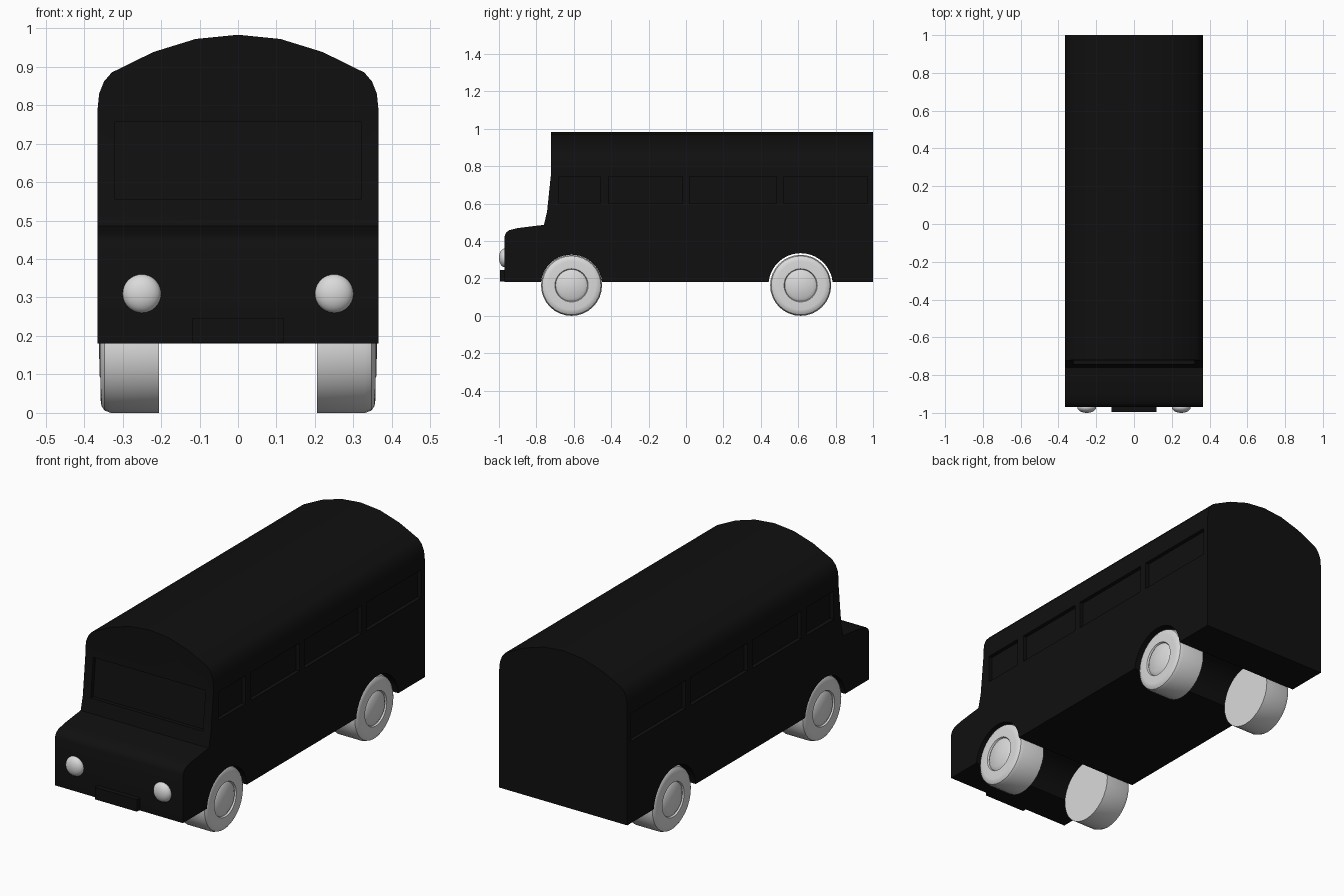
import bpy, bmesh
from math import sin, cos, pi, radians, asin
from mathutils import Matrix, Vector

cube = bpy.data.objects.get("Cube")
if cube:
    bpy.data.objects.remove(cube, do_unlink=True)


def material(name, value):
    m = bpy.data.materials.new(name)
    m.use_nodes = True
    colour = (value, value, value, 1)
    m.diffuse_color = colour
    m.node_tree.nodes["Principled BSDF"].inputs["Base Color"].default_value = colour
    return m


BLACK = material("black paint", 0.005)
GREY = material("light grey", 0.7)


def finish(bm, name, mat):
    bmesh.ops.recalc_face_normals(bm, faces=bm.faces)
    mesh = bpy.data.meshes.new(name)
    bm.to_mesh(mesh)
    bm.free()
    mesh.materials.append(mat)
    obj = bpy.data.objects.new(name, mesh)
    bpy.context.collection.objects.link(obj)
    return obj


def activate(obj):
    bpy.ops.object.select_all(action='DESELECT')
    obj.select_set(True)
    bpy.context.view_layer.objects.active = obj


def smooth(obj, angle=35):
    activate(obj)
    bpy.ops.object.shade_smooth_by_angle(angle=radians(angle))


def prism(name, points, start, travel, mat):
    """Extrude a closed outline; start(a, b) places each point in space."""
    bm = bmesh.new()
    face = bm.faces.new([bm.verts.new(start(a, b)) for a, b in points])
    new = bmesh.ops.extrude_face_region(bm, geom=[face])["geom"]
    bmesh.ops.translate(bm, vec=travel,
                        verts=[v for v in new if isinstance(v, bmesh.types.BMVert)])
    return finish(bm, name, mat)


def along_x(name, points, half, mat=BLACK):
    return prism(name, points, lambda y, z: (-half, y, z), (2 * half, 0, 0), mat)


def box(name, lo, hi, mat=BLACK):
    pts = [(lo[1], lo[2]), (hi[1], lo[2]), (hi[1], hi[2]), (lo[1], hi[2])]
    return prism(name, pts, lambda y, z: (lo[0], y, z), (hi[0] - lo[0], 0, 0), mat)


def cut(obj, tool, operation='DIFFERENCE'):
    tool.hide_render = True
    mod = obj.modifiers.new("cut", 'BOOLEAN')
    mod.operation = operation
    mod.solver = 'EXACT'
    mod.object = tool
    activate(obj)
    bpy.ops.object.modifier_apply(modifier=mod.name)
    bpy.data.objects.remove(tool, do_unlink=True)


FLOOR, AXLE_Z = 0.18, 0.163
FRONT_AXLE, REAR_AXLE = -0.612, 0.613


def arch(y, r, n=20):
    a = asin((FLOOR - AXLE_Z) / r)
    angles = [a + (pi - 2 * a) * i / n for i in range(n + 1)]
    return [(y + r * cos(t), AXLE_Z + r * sin(t)) for t in angles]


# Body: side outline with wheel arches, trimmed by the arched roof section
side = [(-0.97, FLOOR), (-0.97, 0.425), (-0.962, 0.445), (-0.945, 0.458),
        (-0.9, 0.469), (-0.83, 0.478), (-0.76, 0.486), (-0.743, 0.555),
        (-0.722, 0.757), (-0.72, 1.1), (1, 1.1), (1, FLOOR)]
side += arch(REAR_AXLE, 0.172) + arch(FRONT_AXLE, 0.164)
body = along_x("bus_body", side, 0.6)

half = [(0.365, 0.79), (0.361, 0.83), (0.348, 0.862), (0.328, 0.885),
        (0.22, 0.938), (0.11, 0.972)]
roof = [(0.365, 0)] + half + [(0, 0.983)]
roof += [(-x, z) for x, z in reversed(half)] + [(-0.365, 0)]
cut(body, prism("roof_section", roof, lambda x, z: (x, -1.2, z), (0, 2.4, 0), BLACK),
    'INTERSECT')

# Recessed side windows and windscreen
for y0, y1 in [(-0.68, -0.46), (-0.415, -0.02), (0.02, 0.485), (0.525, 0.97)]:
    for s in (-1, 1):
        xs = sorted((s * 0.345, s * 0.5))
        cut(body, box("window_cutter", (xs[0], y0, 0.6), (xs[1], y1, 0.745)))
screen = [(-0.85, 0.555), (-0.723, 0.555), (-0.702, 0.757), (-0.85, 0.757)]
cut(body, along_x("windscreen_cutter", screen, 0.32))
smooth(body)

# Front number plate block
box("front_plate", (-0.12, -0.995, 0.183), (0.12, -0.96, 0.245))

# Headlights: flattened domes
for s, label in ((1, "left"), (-1, "right")):
    bm = bmesh.new()
    bmesh.ops.create_uvsphere(bm, u_segments=24, v_segments=16, radius=0.05)
    bmesh.ops.transform(bm, verts=bm.verts,
                        matrix=Matrix.Translation((s * 0.25, -0.97, 0.31))
                        @ Matrix.Diagonal((1, 0.6, 1, 1)))
    smooth(finish(bm, label + "_headlight", GREY))

# Wheels: turned profile with rounded shoulder and raised hub
PROFILE = [(0.205, 0), (0.205, 0.163), (0.33, 0.163), (0.347, 0.157), (0.355, 0.145),
           (0.357, 0.13), (0.357, 0.089), (0.349, 0.085), (0.36, 0.068), (0.361, 0)]


def wheel(name, s, y):
    bm = bmesh.new()
    centre = Vector((0, y, AXLE_Z))
    verts = [bm.verts.new((s * x, y, AXLE_Z + r)) for x, r in PROFILE]
    edges = [bm.edges.new(pair) for pair in zip(verts, verts[1:])]
    bmesh.ops.spin(bm, geom=verts + edges, cent=centre, axis=(1, 0, 0),
                   angle=2 * pi, steps=32, use_duplicate=False)
    bmesh.ops.remove_doubles(bm, verts=bm.verts, dist=0.0005)
    smooth(finish(bm, name, GREY))


for s, label in ((1, "left"), (-1, "right")):
    wheel("front_" + label + "_wheel", s, FRONT_AXLE)
    wheel("rear_" + label + "_wheel", s, REAR_AXLE)
